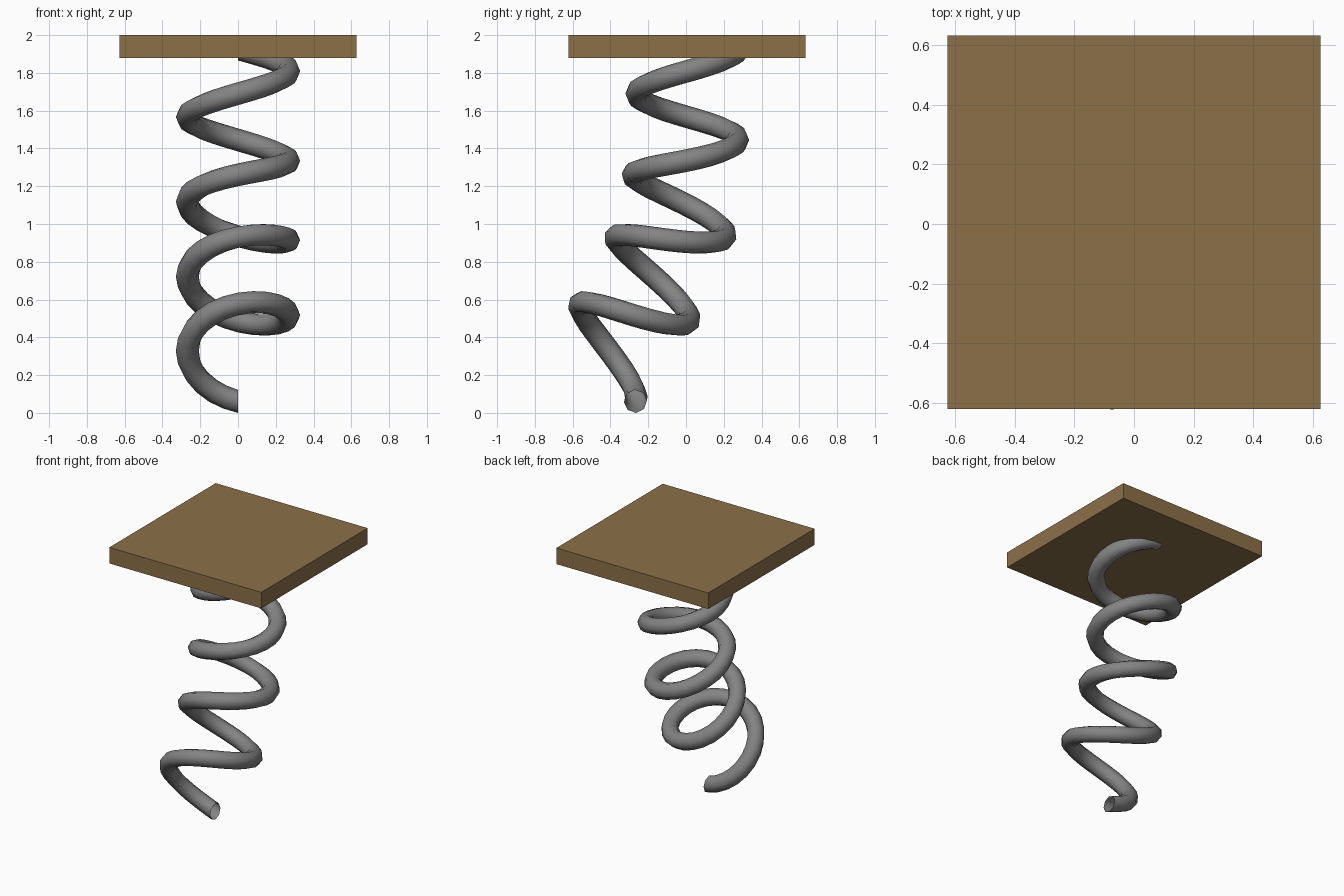
import bpy, bmesh, math
from mathutils import Vector

if "Cube" in bpy.data.objects:
    bpy.data.objects.remove(bpy.data.objects["Cube"])


def material(name, rgb):
    m = bpy.data.materials.new(name)
    m.diffuse_color = (*rgb, 1.0)
    m.use_nodes = True
    m.node_tree.nodes["Principled BSDF"].inputs["Base Color"].default_value = m.diffuse_color
    return m


def add_object(name, bm, mat):
    bmesh.ops.recalc_face_normals(bm, faces=bm.faces)
    me = bpy.data.meshes.new(name)
    bm.to_mesh(me)
    bm.free()
    me.materials.append(mat)
    ob = bpy.data.objects.new(name, me)
    bpy.context.collection.objects.link(ob)
    return ob


wood = material("brown wood", (0.26, 0.16, 0.066))
steel = material("grey steel", (0.23, 0.23, 0.23))

# Square top plate
bm = bmesh.new()
bmesh.ops.create_cube(bm, size=1)
bmesh.ops.scale(bm, verts=bm.verts, vec=(1.255, 1.255, 0.12))
bmesh.ops.translate(bm, verts=bm.verts, vec=(0, 0.006, 1.94))
add_object("top_plate", bm, wood)

# Bent spring axis: y, z and tilt in degrees at every half turn
AXIS = [(-0.467, 0.242, 42), (-0.345, 0.42, 36), (-0.218, 0.62, 30),
        (-0.127, 0.822, 24), (-0.05, 1.01, 16), (-0.014, 1.228, 7),
        (0.005, 1.445, 0), (0.008, 1.69, 0), (0.006, 1.927, 0)]
COIL, WIRE = 0.268, 0.061
SIDES, STEPS = 8, 12          # wire sides, rings per half turn


def axis_at(u):
    i = min(int(u), len(AXIS) - 2)
    f = u - i
    b, c = Vector(AXIS[i]), Vector(AXIS[i + 1])
    a = Vector(AXIS[i - 1]) if i > 0 else 2 * b - c
    d = Vector(AXIS[i + 2]) if i + 2 < len(AXIS) else 2 * c - b
    return 0.5 * (2 * b + (c - a) * f + (2 * a - 5 * b + 4 * c - d) * f ** 2
                  + (3 * b - a - 3 * c + d) * f ** 3)


# Spring wire: an octagon swept round the bent axis, open at the ends
bm = bmesh.new()
rings = []
for s in range((len(AXIS) - 1) * STEPS + 1):
    u = s / STEPS
    y, z, tilt = axis_at(u)
    t = math.radians(tilt)
    across = Vector((0, math.cos(t), -math.sin(t)))
    along = Vector((0, math.sin(t), math.cos(t)))
    phi = u * math.pi
    radial = Vector((-math.sin(phi), 0, 0)) + across * math.cos(phi)
    centre = Vector((0, y, z)) + radial * COIL
    ring = []
    for k in range(SIDES):
        a = k * math.tau / SIDES
        ring.append(bm.verts.new(centre + WIRE * (radial * math.cos(a) + along * math.sin(a))))
    rings.append(ring)
for r0, r1 in zip(rings, rings[1:]):
    for k in range(SIDES):
        j = (k + 1) % SIDES
        bm.faces.new((r0[k], r0[j], r1[j], r1[k]))
for f in bm.faces:
    f.smooth = True
spring = add_object("spring", bm, steel)

# Rest the wire exactly on the floor
low = min(v.co.z for v in spring.data.vertices)
for v in spring.data.vertices:
    v.co.z -= low * max(0.0, 1 - v.co.z / 1.5)
